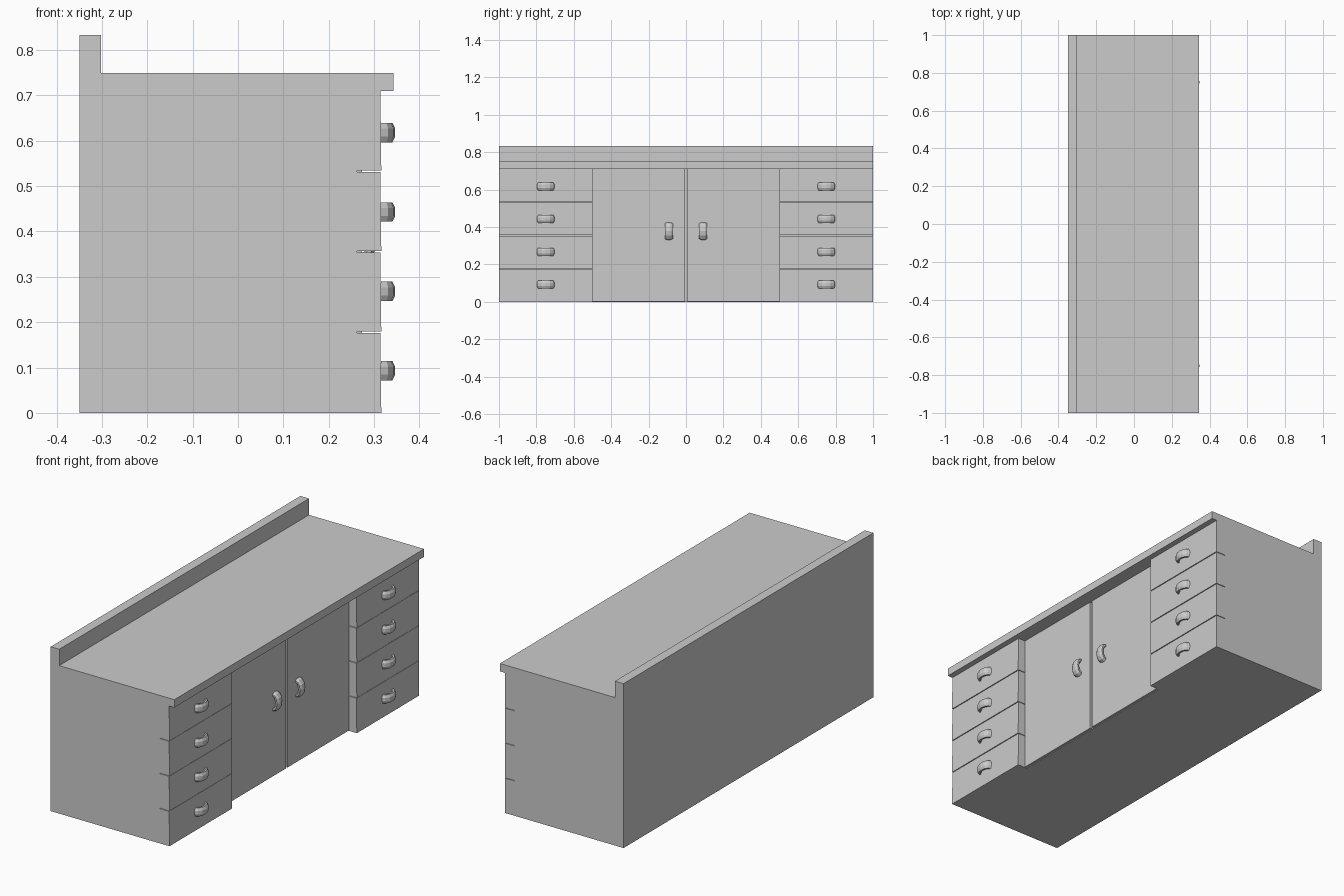
import bpy, bmesh
from math import cos, sin, pi

if "Cube" in bpy.data.objects:
    bpy.data.objects.remove(bpy.data.objects["Cube"])


def finish(name, bm):
    bmesh.ops.recalc_face_normals(bm, faces=bm.faces)
    me = bpy.data.meshes.new(name)
    bm.to_mesh(me)
    bm.free()
    ob = bpy.data.objects.new(name, me)
    bpy.context.collection.objects.link(ob)
    return ob


def extrude_y(name, profile, y0, y1):
    """Extrude an (x, z) outline along y."""
    bm = bmesh.new()
    face = bm.faces.new([bm.verts.new((x, y0, z)) for x, z in profile])
    ext = bmesh.ops.extrude_face_region(bm, geom=[face])
    verts = [g for g in ext["geom"] if isinstance(g, bmesh.types.BMVert)]
    bmesh.ops.translate(bm, verts=verts, vec=(0, y1 - y0, 0))
    return finish(name, bm)


def handle(name, loc, upright=False):
    """Bowed pull: flattened octagonal tube swept along a half ellipse."""
    bm = bmesh.new()
    rings = []
    steps, sides = 6, 8
    for i in range(steps + 1):
        a = pi * i / steps
        ring = []
        for j in range(sides):
            b = 2 * pi * (j + 0.5) / sides
            d, w = 0.0115 * cos(b), 0.0232 * sin(b)
            ring.append(bm.verts.new(((0.021 + d) * sin(a), (0.037 + d) * cos(a), w)))
        rings.append(ring)
    for r, s in zip(rings, rings[1:]):
        for j in range(sides):
            k = (j + 1) % sides
            bm.faces.new((r[j], r[k], s[k], s[j]))
    bm.faces.new(rings[0])
    bm.faces.new(rings[-1])
    ob = finish(name, bm)
    ob.location = loc
    if upright:
        ob.rotation_euler.x = pi / 2


BACK, BODY, DOOR, DRAWER = -0.35, 0.262, 0.273, 0.315
UNDER = 0.71   # underside of the worktop

# Carcass, overhanging worktop and rear upstand
extrude_y("cabinet_body", [(BACK, 0), (BODY, 0), (BODY, UNDER), (0.343, UNDER),
                           (0.343, 0.75), (-0.302, 0.75), (-0.302, 0.833),
                           (BACK, 0.833)], -1, 1)

step = UNDER / 4
gap = 0.0015
for side, label in ((-1, "left"), (1, "right")):
    # Drawer stack with thin slits between the fronts
    for i in range(4):
        z0 = i * step + (gap if i else 0)
        z1 = (i + 1) * step - (gap if i < 3 else 0)
        y0, y1 = sorted((side * 0.5, side))
        extrude_y(f"{label}_drawer_{i + 1}",
                  [(BODY, z0), (DRAWER + 0.001, z0), (DRAWER - 0.001, z1), (BODY, z1)],
                  y0, y1)
        handle(f"{label}_drawer_handle_{i + 1}", (DRAWER, side * 0.75, 0.093 + i * 0.175))
    # Recessed door
    y0, y1 = sorted((side * 0.006, side * 0.5))
    extrude_y(f"{label}_door", [(BODY, 0.003), (DOOR, 0.003), (DOOR, UNDER), (BODY, UNDER)],
              y0, y1)
    handle(f"{label}_door_handle", (DOOR, side * 0.092, 0.378), True)
